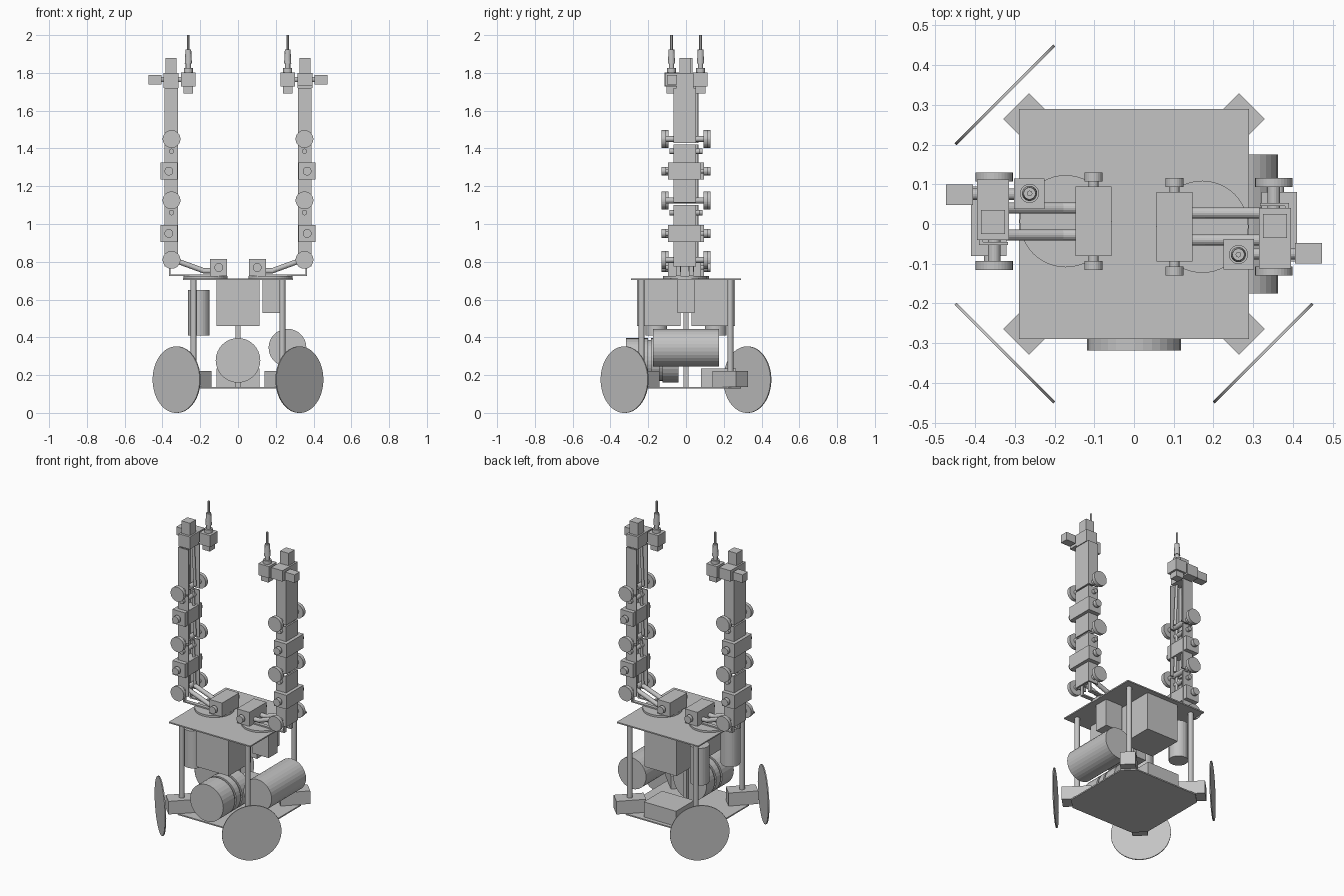
import bpy, bmesh, math
from mathutils import Vector

if "Cube" in bpy.data.objects:
    bpy.data.objects.remove(bpy.data.objects["Cube"])

grey = bpy.data.materials.new("light_grey")
grey.diffuse_color = (0.55, 0.55, 0.55, 1)
grey.use_nodes = True
grey.node_tree.nodes["Principled BSDF"].inputs["Base Color"].default_value = grey.diffuse_color


def finish(name, bm):
    bmesh.ops.recalc_face_normals(bm, faces=bm.faces)
    me = bpy.data.meshes.new(name)
    bm.to_mesh(me)
    bm.free()
    me.materials.append(grey)
    ob = bpy.data.objects.new(name, me)
    bpy.context.collection.objects.link(ob)
    return ob


def box(name, x, y, z, s=1, turn=0):
    """Box from (min, max) ranges; s=-1 swings it half a turn about z."""
    bm = bmesh.new()
    bmesh.ops.create_cube(bm, size=1)
    for v in bm.verts:
        v.co = [(a[0] + a[1]) / 2 + c * (a[1] - a[0]) for a, c in zip((x, y, z), v.co)]
    ob = finish(name, bm)
    ob.rotation_euler.z = turn + (math.pi if s < 0 else 0)
    return ob


def rod(name, a, b, r, s=1, r2=None, sides=32):
    """Cylinder or cone from a to b; s=-1 swings it half a turn about z."""
    a, b = (Vector((p[0] * s, p[1] * s, p[2])) for p in (a, b))
    bm = bmesh.new()
    bmesh.ops.create_cone(bm, cap_ends=True, segments=sides, radius1=r,
                          radius2=r if r2 is None else r2, depth=(b - a).length)
    ob = finish(name, bm)
    ob.rotation_mode = 'QUATERNION'
    ob.rotation_quaternion = (b - a).to_track_quat('Z', 'Y')
    ob.location = (a + b) / 2
    return ob


# --- chassis plates: square deck, base with clipped corners
box("top_deck", (-.29, .29), (-.29, .29), (.704, .712))
bm = bmesh.new()
h, c = .29, .225
outline = [(h, -c), (h, c), (c, h), (-c, h), (-h, c), (-h, -c), (-c, -h), (c, -h)]
face = bm.faces.new([bm.verts.new((x, y, .13)) for x, y in outline])
up = bmesh.ops.extrude_face_region(bm, geom=[face])
bmesh.ops.translate(bm, vec=(0, 0, .008), verts=[g for g in up["geom"] if isinstance(g, bmesh.types.BMVert)])
finish("base_plate", bm)

# --- posts, wheel motors and the three wheels
for i, (sx, sy) in enumerate([(-1, -1), (1, -1), (-1, 1), (1, 1)]):
    rod("corner_post", (sx * .235, sy * .235, .138), (sx * .235, sy * .235, .704), .016, sides=16)
    box("wheel_motor", (.244, .42), (-.046, .046), (.138, .222), turn=math.atan2(sy, sx))
    if i < 3:
        p, q = .3225, .3275
        rod("wheel", (sx * p, sy * p, .176), (sx * q, sy * q, .176), .176, sides=64)
box("centre_post", (-.013, .013), (-.013, .013), (.138, .704))

# --- equipment between the plates
for s in (1, -1):
    box("electronics_box", (-.115, .115), (.03, .26), (.46, .704), s)
    rod("upright_canister", (-.207, s * .157, .41), (-.207, s * .157, .65), .057)
box("side_box", (.13, .25), (-.045, .045), (.53, .704))
rod("side_tank", (.262, -.175, .345), (.262, .175, .345), .1)
box("battery_box", (-.115, .115), (.08, .265), (.138, .235))
for y0, y1, r in [(-.318, -.20, .118), (-.20, -.185, .108), (-.185, -.14, .118),
                  (-.14, -.125, .108), (-.125, -.04, .118)]:
    rod("front_drum", (0, y0, .278), (0, y1, .278), r)


def servo(name, x, z, s, y=.007):
    """Motor box with a shaft and an end knob on both sides."""
    box(name + "_motor", (x - .045, x + .045), (y - .087, y + .087), (z - .045, z + .045), s)
    rod(name + "_shaft", (x, y - .12, z), (x, y + .12, z), .012, s, sides=16)
    for d in (-1, 1):
        rod(name + "_knob", (x, y + d * .1, z), (x, y + d * .123, z), .023, s, sides=24)


# --- two arms, the second is the first swung half a turn
for s in (1, -1):
    yc = .007
    rod("turntable", (-.172, yc, .712), (-.172, yc, .724), .116, s, sides=48)
    servo("shoulder", -.102, .77, s)
    # shoulder links and their foot strips
    for y in (.04, -.028):
        rod("shoulder_link", (-.345, y, .812), (-.18, y, .752), .014, s, sides=16)
        rod("shoulder_link_end", (-.185, y, .752), (-.14, y, .752), .014, s, sides=16)
        box("foot_strip", (-.365, -.14), (y - .012, y + .012), (.724, .732), s)
        box("foot_upright", (-.365, -.357), (y - .012, y + .012), (.73, .79), s)
    # pivot joints
    for z in (.81, 1.125, 1.45):
        rod("joint_shaft", (-.352, yc - .12, z), (-.352, yc + .12, z), .016, s, sides=16)
        for d in (-1, 1):
            rod("joint_disc", (-.352, yc + d * .1, z), (-.352, yc + d * .123, z), .047, s)
    for z in (1.06, 1.385):
        rod("joint_pin", (-.352, yc - .08, z), (-.352, yc + .08, z), .014, s, sides=16)
    # open channel segments with inner rods
    for z0, z1 in ((.775, 1.10), (1.115, 1.42), (1.43, 1.72)):
        box("arm_back", (-.39, -.38), (yc - .06, yc + .06), (z0, z1), s)
        for d in (-1, 1):
            side = sorted((yc + d * .06, yc + d * .052))
            box("arm_side", (-.39, -.317), side, (z0, z1), s)
            rod("arm_inner_rod", (-.335, yc + d * .034, z0 + .02), (-.345, yc + d * .03, z1), .009, s, sides=12)
    for z in (.95, 1.28):
        servo("elbow", -.366, z, s)
    # wrist
    box("wrist_block", (-.395, -.315), (-.04, .05), (1.72, 1.8), s)
    box("wrist_side_block", (-.395, -.315), (.04, .112), (1.73, 1.8), s)
    box("wrist_top_motor", (-.385, -.325), (-.025, .035), (1.8, 1.88), s)
    rod("wrist_shaft", (-.42, .075, 1.765), (-.28, .075, 1.765), .014, s, sides=16)
    box("wrist_outer_motor", (-.473, -.405), (.048, .1), (1.738, 1.79), s)
    # tool holder and tool
    box("tool_block", (-.302, -.225), (.038, .115), (1.728, 1.803), s)
    box("tool_lower_cap", (-.289, -.237), (.051, .103), (1.692, 1.728), s)
    t = (-.263, .077)
    for z0, z1, r, r2 in [(1.803, 1.825, .024, .024), (1.825, 1.85, .014, .014),
                          (1.85, 1.925, .019, .015), (1.925, 2.0, .007, .007)]:
        rod("tool_tip", (*t, z0), (*t, z1), r, s, r2, 20)
